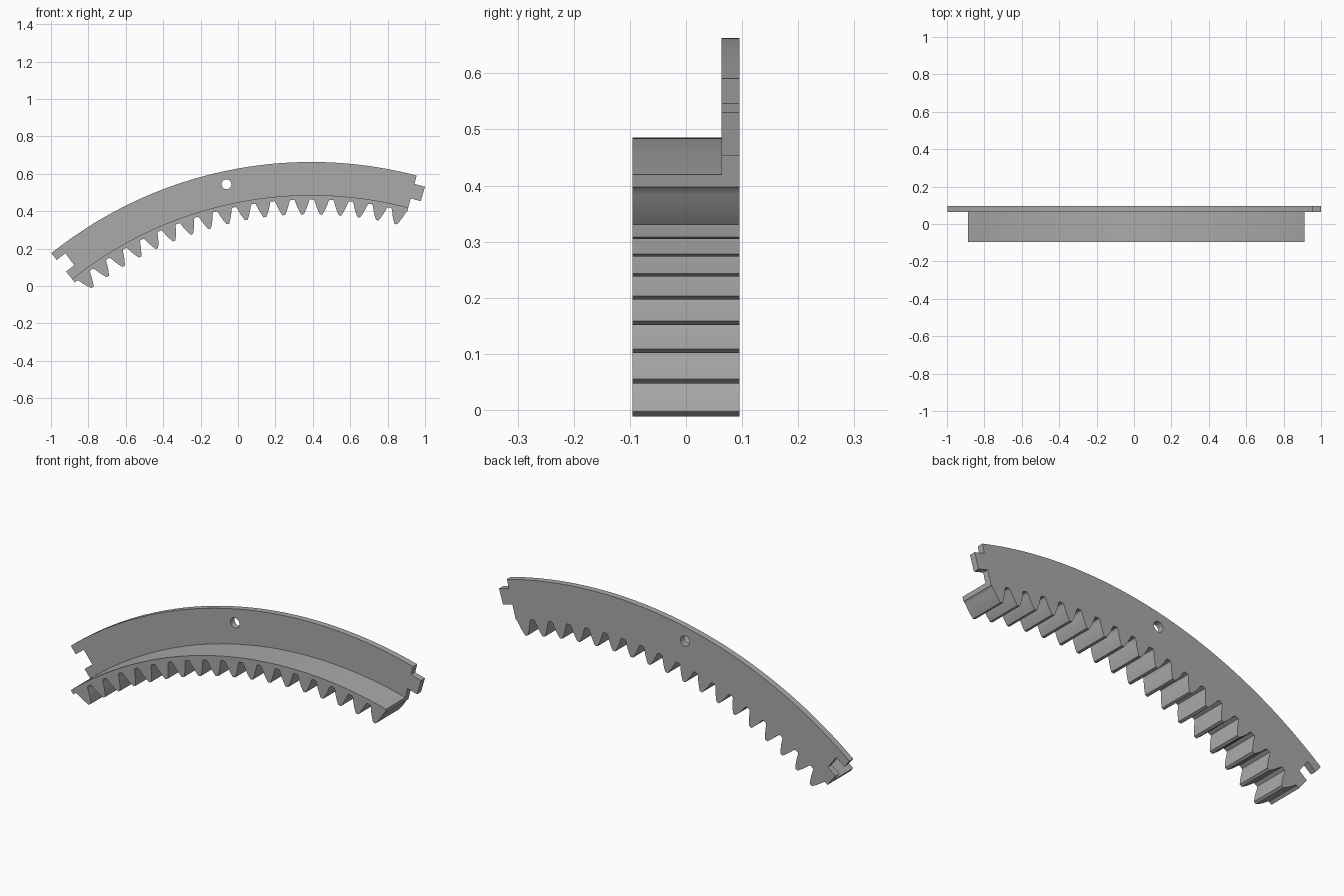
import bpy, bmesh, math
from mathutils import Vector

old = bpy.data.objects.get("Cube")
if old:
    bpy.data.objects.remove(old, do_unlink=True)

# Arc centre, radii and end angles (measured from straight up)
CX, CZ = 0.392, -1.561
OUTER, RIM, ROOT, TIP = 2.224, 2.047, 2.024, 1.945
LEFT, RIGHT = -0.675, 0.256
KEY_LOW, KEY_HIGH, KEY_DEPTH = 2.098, 2.178, 0.0266
FRONT, STEP, BACK = -0.095, 0.063, 0.095
TEETH = 18
PITCH = (RIGHT - LEFT) / TEETH

grey = bpy.data.materials.new("plain_grey")
grey.use_nodes = True
colour = (0.4, 0.4, 0.4, 1)
grey.diffuse_color = colour
grey.node_tree.nodes["Principled BSDF"].inputs["Base Color"].default_value = colour


def polar(r, a):
    return CX + r * math.sin(a), CZ + r * math.cos(a)


def arc(r, a, b, n=72):
    return [polar(r, a + (b - a) * i / n) for i in range(n + 1)]


def extrude(name, outline, y0, y1):
    """Solid made from an x-z outline, between two depths."""
    bm = bmesh.new()
    face = bm.faces.new([bm.verts.new((x, y0, z)) for x, z in outline])
    geom = bmesh.ops.extrude_face_region(bm, geom=[face])["geom"]
    moved = [g for g in geom if isinstance(g, bmesh.types.BMVert)]
    bmesh.ops.translate(bm, verts=moved, vec=Vector((0, y1 - y0, 0)))
    bmesh.ops.recalc_face_normals(bm, faces=bm.faces)
    mesh = bpy.data.meshes.new(name)
    bm.to_mesh(mesh)
    bm.free()
    mesh.materials.append(grey)
    obj = bpy.data.objects.new(name, mesh)
    bpy.context.collection.objects.link(obj)
    return obj


def combine(target, tool, operation):
    mod = target.modifiers.new(operation.lower(), "BOOLEAN")
    mod.operation, mod.object, mod.solver = operation, tool, "EXACT"
    bpy.context.view_layer.objects.active = target
    bpy.ops.object.modifier_apply(modifier=mod.name)
    bpy.data.objects.remove(tool, do_unlink=True)


# Flange: curved plate with a notch at the left end and a tab at the right
flange_outline = arc(OUTER, LEFT, RIGHT)
flange_outline += [polar(KEY_HIGH, RIGHT), polar(KEY_HIGH, RIGHT + KEY_DEPTH),
                   polar(KEY_LOW, RIGHT + KEY_DEPTH), polar(KEY_LOW, RIGHT)]
flange_outline += arc(RIM - 0.008, RIGHT, LEFT)
flange_outline += [polar(KEY_LOW, LEFT), polar(KEY_LOW, LEFT + KEY_DEPTH),
                   polar(KEY_HIGH, LEFT + KEY_DEPTH), polar(KEY_HIGH, LEFT)]
segment = extrude("ring_gear_segment", flange_outline, STEP, BACK)

# Toothed rim: convex flanks with rounded gaps, as (radius, half width)
flank = [(ROOT, 0.043), (2.018, 0.038), (2.008, 0.0345), (1.99, 0.0285),
         (1.97, 0.020), (1.955, 0.0125), (TIP, 0.007)]
rim_outline = arc(RIM, LEFT, RIGHT) + [polar(ROOT, RIGHT)]
for i in reversed(range(TEETH)):
    middle = LEFT + PITCH * (i + 0.5) + 0.004
    right_side = [polar(r, middle + w / r) for r, w in flank]
    left_side = [polar(r, middle - w / r) for r, w in reversed(flank)]
    rim_outline += right_side + left_side
rim_outline.append(polar(ROOT, LEFT))
rim = extrude("toothed_rim", rim_outline, FRONT, BACK)
combine(segment, rim, "UNION")

# Bolt hole through the flange
circle = [(-0.0615 + 0.026 * math.cos(t * math.tau / 32),
           0.544 + 0.026 * math.sin(t * math.tau / 32)) for t in range(32)]
combine(segment, extrude("hole_cutter", circle, STEP - 0.1, BACK + 0.1), "DIFFERENCE")

# Smooth arcs, crisp edges
bpy.ops.object.select_all(action="DESELECT")
segment.select_set(True)
bpy.context.view_layer.objects.active = segment
bpy.ops.object.shade_smooth_by_angle(angle=math.radians(30))
